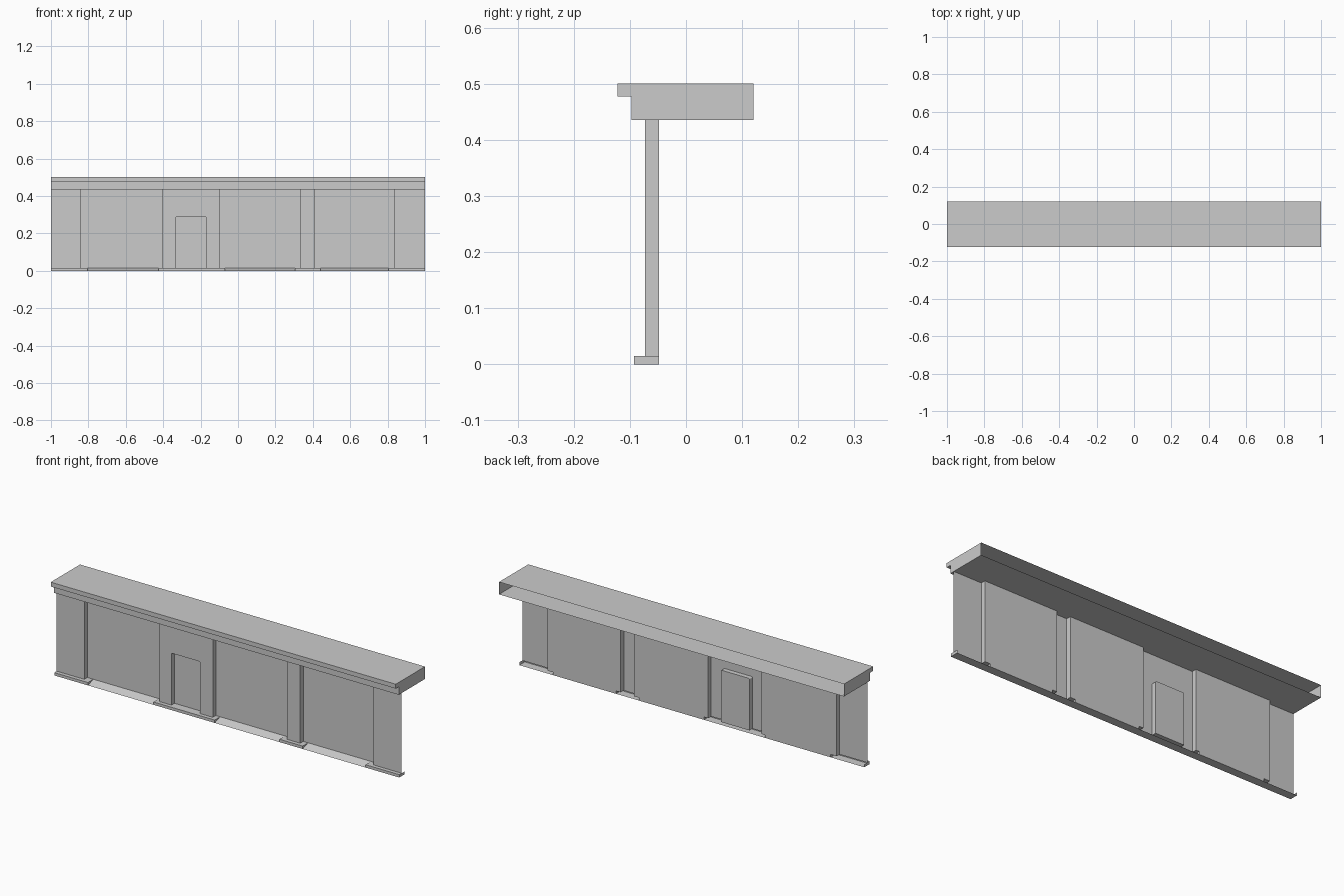
import bpy
import bmesh
import math

cube = bpy.data.objects.get("Cube")
if cube:
    bpy.data.objects.remove(cube, do_unlink=True)

grey = bpy.data.materials.new("plain_grey")
grey.use_nodes = True
colour = (0.6, 0.6, 0.6, 1)
grey.diffuse_color = colour
grey.node_tree.nodes["Principled BSDF"].inputs["Base Color"].default_value = colour

# Shared levels and depths
FRONT, PIER, BACK = -0.093, -0.073, -0.048
KERB, SOFFIT, LIP, TOP = 0.015, 0.435, 0.477, 0.5
PIERS = [(-1, -0.84), (-0.405, -0.095), (0.335, 0.412), (0.837, 1)]
KERBS = [(-1, -0.805), (-0.425, -0.07), (0.305, 0.44), (0.805, 1)]
BAYS = [(PIERS[i][1], PIERS[i + 1][0]) for i in range(3)]
GAPS = [(KERBS[i][1], KERBS[i + 1][0]) for i in range(3)]


def build(name, faces):
    """Make one object from a list of polygons."""
    bm = bmesh.new()
    for pts in faces:
        bm.faces.new([bm.verts.new(p) for p in pts])
    bmesh.ops.remove_doubles(bm, verts=bm.verts, dist=1e-5)
    mesh = bpy.data.meshes.new(name)
    bm.to_mesh(mesh)
    bm.free()
    mesh.materials.append(grey)
    obj = bpy.data.objects.new(name, mesh)
    bpy.context.collection.objects.link(obj)


def wall(x0, x1, y, z0, z1):
    return [(x0, y, z0), (x1, y, z0), (x1, y, z1), (x0, y, z1)]


def side(x, y0, y1, z0, z1):
    return [(x, y0, z0), (x, y1, z0), (x, y1, z1), (x, y0, z1)]


def sweep(profile, x0, x1):
    """Stretch an open (y, z) profile along x."""
    return [[(x0, *a), (x0, *b), (x1, *b), (x1, *a)]
            for a, b in zip(profile, profile[1:])]


# Canopy: a stepped hollow box, open at the rear
canopy = [(0.12, SOFFIT), (-0.097, SOFFIT), (-0.097, LIP),
          (-0.122, LIP), (-0.122, TOP), (0.12, TOP)]
build("canopy", sweep(canopy, -1, 1)
      + [[(x, *p) for p in canopy] for x in (-1, 1)])

# Recessed bays with their side returns
bays = []
for x0, x1 in BAYS:
    bays.append(wall(x0, x1, BACK, KERB, SOFFIT))
    bays += [side(x, PIER, BACK, KERB, SOFFIT) for x in (x0, x1)]
build("recessed_bays", bays)

# Door outline with small rounded upper corners
D0, D1, DTOP, R = -0.335, -0.168, 0.287, 0.007
outline = [(D0, KERB)]
for cx, start in ((D0 + R, 180), (D1 - R, 90)):
    for step in range(4):
        a = math.radians(start - 30 * step)
        outline.append((cx + R * math.cos(a), DTOP - R + R * math.sin(a)))
outline.append((D1, KERB))

# Piers; the door pier is an arch around the doorway
piers = [wall(*p, PIER, KERB, SOFFIT) for i, p in enumerate(PIERS) if i != 1]
P0, P1 = PIERS[1]
arch = [(P0, KERB)] + outline + [(P1, KERB), (P1, SOFFIT), (P0, SOFFIT)]
piers.append([(x, PIER, z) for x, z in arch])
build("piers", piers)

door = [[(x, BACK, z) for x, z in outline]]
for (xa, za), (xb, zb) in zip(outline, outline[1:]):
    door.append([(xa, PIER, za), (xa, BACK, za), (xb, BACK, zb), (xb, PIER, zb)])
build("door", door)

# Kerbs under the piers, open at the rear
kerbs = []
for x0, x1 in KERBS:
    kerbs += sweep([(FRONT, 0), (FRONT, KERB), (PIER, KERB)], x0, x1)
    kerbs += [side(x, FRONT, BACK, 0, KERB) for x in (x0, x1)]
for (b0, b1), (g0, g1) in zip(BAYS, GAPS):
    for x0, x1 in ((b0, g0), (g1, b1)):
        kerbs += sweep([(PIER, KERB), (BACK, KERB)], x0, x1)
kerbs += sweep([(PIER, KERB), (BACK, KERB)], D0, D1)
build("kerbs", kerbs)

# Sloped thresholds between the kerbs
ramps = []
for x0, x1 in GAPS:
    ramps += sweep([(FRONT, 0), (BACK, KERB), (BACK, 0)], x0, x1)
build("threshold_ramps", ramps)

# Underside of the base
build("base_plate", sweep([(FRONT, 0), (BACK, 0)], -1, 1))
